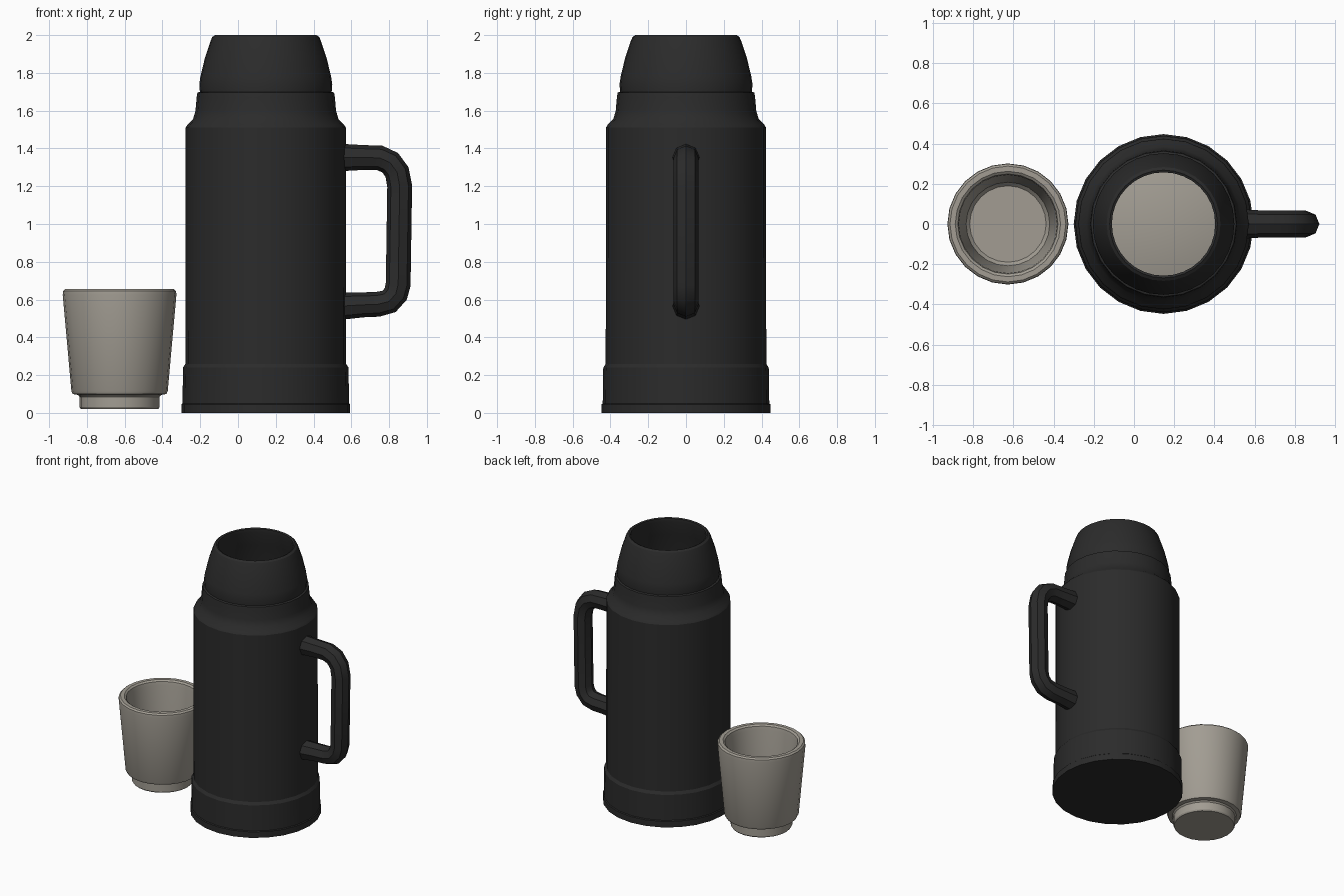
import bpy, bmesh, math

if "Cube" in bpy.data.objects:
    bpy.data.objects.remove(bpy.data.objects["Cube"])


def material(name, rgb):
    m = bpy.data.materials.new(name)
    m.diffuse_color = (*rgb, 1)
    m.use_nodes = True
    m.node_tree.nodes["Principled BSDF"].inputs["Base Color"].default_value = m.diffuse_color
    return m


BLACK = material("black plastic", (0.024, 0.024, 0.024))
BEIGE = material("warm grey beige", (0.36, 0.335, 0.29))


def finish(obj, mat, angle=30):
    obj.data.materials.append(mat)
    bpy.ops.object.select_all(action='DESELECT')
    obj.select_set(True)
    bpy.context.view_layer.objects.active = obj
    bpy.ops.object.shade_smooth_by_angle(angle=math.radians(angle))


def lathe(name, profile, x, mat, sides=24):
    """Revolve (radius, z) points about a vertical axis; radius 0 closes the end."""
    bm = bmesh.new()
    rings = []
    for r, z in profile:
        if r == 0:
            rings.append([bm.verts.new((x, 0, z))] * sides)
        else:
            rings.append([bm.verts.new((x + r * math.cos(2 * math.pi * i / sides),
                                        r * math.sin(2 * math.pi * i / sides), z))
                          for i in range(sides)])
    for a, b in zip(rings, rings[1:]):
        for i in range(sides):
            j = (i + 1) % sides
            bm.faces.new(list(dict.fromkeys((a[i], a[j], b[j], b[i]))))
    bmesh.ops.recalc_face_normals(bm, faces=bm.faces)
    me = bpy.data.meshes.new(name)
    bm.to_mesh(me)
    bm.free()
    obj = bpy.data.objects.new(name, me)
    bpy.context.collection.objects.link(obj)
    finish(obj, mat)
    return obj


AXIS = 0.147

# flask body: base band, straight wall, stepped shoulder
lathe("flask_body", [
    (0, 0), (0.447, 0), (0.447, 0.045), (0.441, 0.05), (0.438, 0.24), (0.425, 0.26),
    (0.424, 1.51), (0.415, 1.525), (0.385, 1.555), (0.372, 1.60), (0.366, 1.67),
    (0.362, 1.695), (0.352, 1.70), (0.34, 1.70), (0, 1.70)], AXIS, BLACK)

# open-topped tapered collar
lathe("flask_collar", [
    (0.33, 1.695), (0.349, 1.70), (0.352, 1.74), (0.346, 1.78), (0.322, 1.88),
    (0.292, 1.97), (0.283, 1.99), (0.268, 2.0), (0.257, 1.995), (0.257, 1.97),
    (0.29, 1.86), (0.32, 1.71)], AXIS, BLACK, 32)

# light stopper plate deep in the collar
lathe("inner_stopper", [(0.33, 1.702), (0.315, 1.71), (0, 1.72)], AXIS, BEIGE, 32)

# cup with foot, rounded rim and hollow inside
lathe("cup", [
    (0, 0.02), (0.205, 0.02), (0.211, 0.03), (0.211, 0.085), (0.22, 0.095),
    (0.248, 0.10), (0.255, 0.115), (0.301, 0.625), (0.299, 0.645), (0.288, 0.655),
    (0.262, 0.655), (0.249, 0.645), (0.244, 0.62), (0.208, 0.15), (0.19, 0.13),
    (0, 0.13)], -0.627, BEIGE)

# handle tube: bent path in the xz plane
path = [(0.54, 1.352), (0.66, 1.352), (0.75, 1.35), (0.805, 1.325), (0.842, 1.275),
        (0.856, 1.20), (0.848, 0.68), (0.835, 0.63), (0.80, 0.59), (0.74, 0.575),
        (0.66, 0.572), (0.54, 0.565)]
curve = bpy.data.curves.new("handle", 'CURVE')
curve.dimensions = '3D'
curve.bevel_depth = 0.066
curve.bevel_resolution = 2
curve.use_fill_caps = True
spline = curve.splines.new('POLY')
spline.points.add(len(path) - 1)
for p, (x, z) in zip(spline.points, path):
    p.co = (x, 0, z, 1)
    p.radius = 1.1 if x < 0.6 else 1
handle = bpy.data.objects.new("handle", curve)
bpy.context.collection.objects.link(handle)
bpy.context.view_layer.objects.active = handle
handle.select_set(True)
bpy.ops.object.select_all(action='DESELECT')
handle.select_set(True)
bpy.ops.object.convert(target='MESH')
finish(bpy.context.view_layer.objects.active, BLACK, 40)
